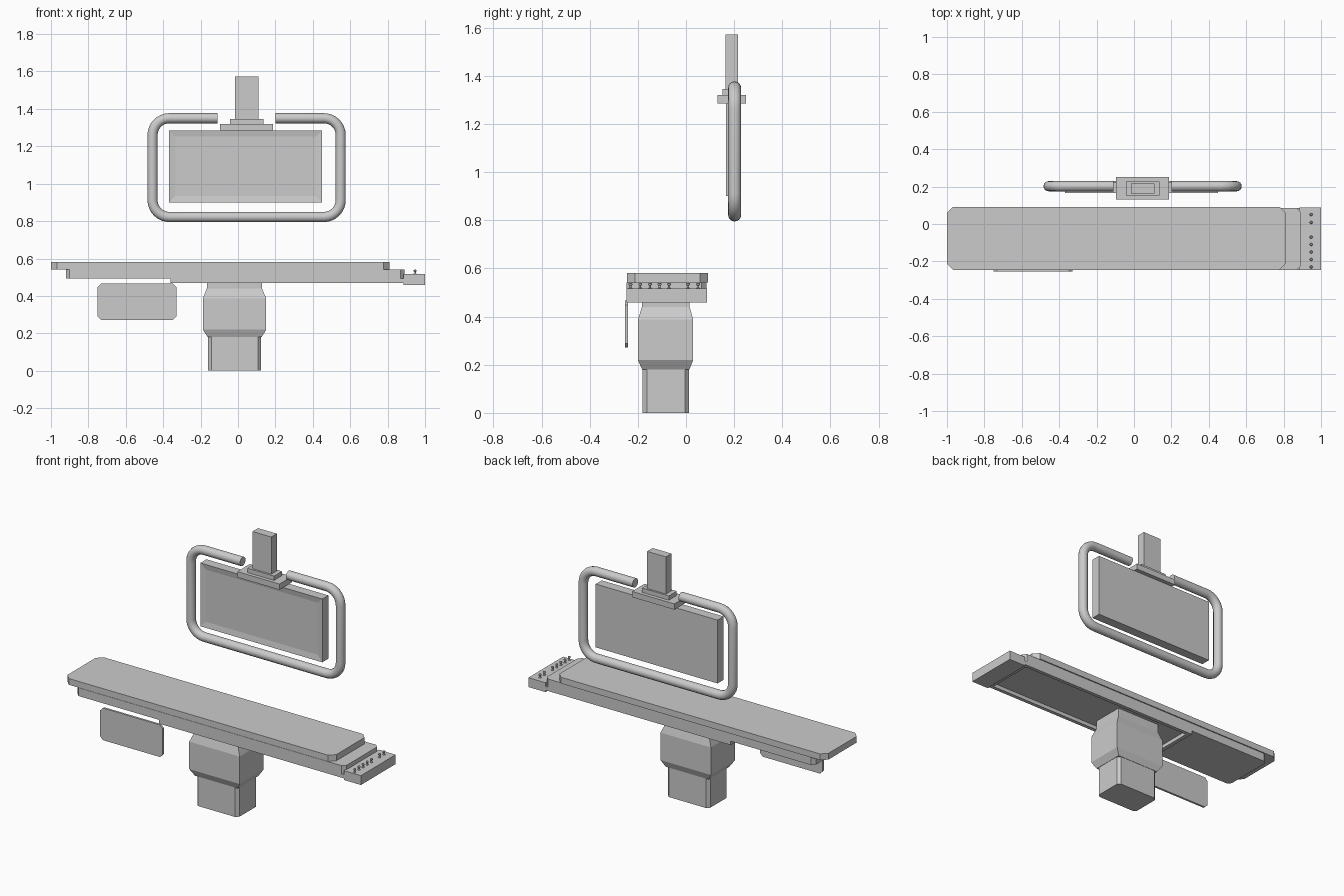
import bpy, bmesh, math
from mathutils import Vector

if "Cube" in bpy.data.objects:
    bpy.data.objects.remove(bpy.data.objects["Cube"])


def loft(name, sections, c=0.0, axis='Z'):
    """Stack (a0, a1, b0, b1, h) rectangles with corners cut by c; axis is the stacking axis."""
    bm = bmesh.new()
    rings = []
    for a0, a1, b0, b1, h in sections:
        if c:
            pts = [(a0 + c, b0), (a1 - c, b0), (a1, b0 + c), (a1, b1 - c),
                   (a1 - c, b1), (a0 + c, b1), (a0, b1 - c), (a0, b0 + c)]
        else:
            pts = [(a0, b0), (a1, b0), (a1, b1), (a0, b1)]
        rings.append([bm.verts.new((a, b, h) if axis == 'Z' else (a, h, b)) for a, b in pts])
    n = len(rings[0])
    for lo, hi in zip(rings, rings[1:]):
        for i in range(n):
            j = (i + 1) % n
            bm.faces.new((lo[i], lo[j], hi[j], hi[i]))
    bm.faces.new(rings[0])
    bm.faces.new(rings[-1])
    return finish(name, bm)


def finish(name, bm):
    bmesh.ops.recalc_face_normals(bm, faces=bm.faces)
    me = bpy.data.meshes.new(name)
    bm.to_mesh(me)
    bm.free()
    ob = bpy.data.objects.new(name, me)
    bpy.context.collection.objects.link(ob)
    return ob


def box(name, x0, x1, y0, y1, z0, z1, c=0.0):
    return loft(name, [(x0, x1, y0, y1, z0), (x0, x1, y0, y1, z1)], c)


# Table: pad, carrier slab and underside rim
box("table_pad", -1.0, 0.81, -0.245, 0.092, 0.542, 0.58, 0.033)
box("table_slab", -0.92, 0.89, -0.247, 0.085, 0.492, 0.542, 0.02)
box("rim_front", -0.36, 0.886, -0.247, -0.225, 0.469, 0.492)
box("rim_back", -0.36, 0.886, 0.063, 0.085, 0.469, 0.492)
box("rim_left", -0.36, -0.335, -0.225, 0.063, 0.469, 0.492)
box("rim_right", 0.86, 0.886, -0.225, 0.063, 0.469, 0.492)

# Control block with a row of small knobs
box("control_block", 0.885, 1.0, -0.247, 0.087, 0.459, 0.516)
for i, y in enumerate((0.05, 0.008, -0.07, -0.11, -0.15, -0.19, -0.23)):
    bm = bmesh.new()
    profile = [(0.008, 0.514), (0.008, 0.519), (0.004, 0.521), (0.004, 0.529),
               (0.008, 0.532), (0.008, 0.537), (0.004, 0.54)]
    rings = [[bm.verts.new((0.947 + r * math.cos(k * math.tau / 12),
                            y + r * math.sin(k * math.tau / 12), z)) for k in range(12)]
             for r, z in profile]
    for lo, hi in zip(rings, rings[1:]):
        for k in range(12):
            bm.faces.new((lo[k], lo[k - 1], hi[k - 1], hi[k]))
    bm.faces.new(rings[0])
    bm.faces.new(rings[-1])
    finish(f"control_knob_{i + 1}", bm)

# Hanging side plate
loft("side_plate", [(-0.75, -0.33, 0.271, 0.466, -0.253), (-0.75, -0.33, 0.271, 0.466, -0.24)],
     0.018, 'Y')

# Pedestal: chamfered foot and wider sleeve
box("pedestal_foot", -0.16, 0.124, -0.18, 0.012, 0.0, 0.19, 0.017)
loft("pedestal_sleeve", [(-0.162, 0.126, -0.182, 0.014, 0.18), (-0.188, 0.151, -0.2, 0.03, 0.22),
                         (-0.188, 0.151, -0.2, 0.03, 0.387), (-0.167, 0.128, -0.183, 0.015, 0.44),
                         (-0.167, 0.128, -0.183, 0.015, 0.493)])

# Monitor with a shallow recessed screen
monitor = box("monitor", -0.37, 0.45, 0.167, 0.225, 0.90, 1.285)
bm = bmesh.new()
bm.from_mesh(monitor.data)
front = min(bm.faces, key=lambda f: f.calc_center_median().y)
bmesh.ops.inset_region(bm, faces=[front], thickness=0.048)
bmesh.ops.translate(bm, verts=front.verts, vec=(0, 0.006, 0))
bm.to_mesh(monitor.data)
bm.free()

# Ceiling mount
box("mount_base", -0.096, 0.188, 0.13, 0.25, 1.285, 1.32)
box("mount_step", -0.044, 0.136, 0.152, 0.228, 1.32, 1.346)
box("mount_stem", -0.017, 0.109, 0.164, 0.217, 1.346, 1.572)

# Open tubular handle around the monitor
L, R, B, T, Y, rad = -0.457, 0.549, 0.822, 1.35, 0.202, 0.09
path = [(-0.11, T)]
for cx, cz, a0 in ((L + rad, T - rad, 90), (L + rad, B + rad, 180),
                   (R - rad, B + rad, 270), (R - rad, T - rad, 360)):
    for k in range(9):
        a = math.radians(a0 + k * 90 / 8)
        path.append((cx + rad * math.cos(a), cz + rad * math.sin(a)))
path.append((0.20, T))
curve = bpy.data.curves.new("handle_tube", 'CURVE')
curve.dimensions = '3D'
curve.bevel_depth = 0.027
curve.bevel_resolution = 6
curve.use_fill_caps = True
spline = curve.splines.new('POLY')
spline.points.add(len(path) - 1)
for p, (x, z) in zip(spline.points, path):
    p.co = (x, Y, z, 1)
handle = bpy.data.objects.new("handle_tube", curve)
bpy.context.collection.objects.link(handle)
bpy.context.view_layer.objects.active = handle
handle.select_set(True)
bpy.ops.object.convert(target='MESH')
bpy.ops.object.shade_smooth_by_angle(angle=math.radians(40))
